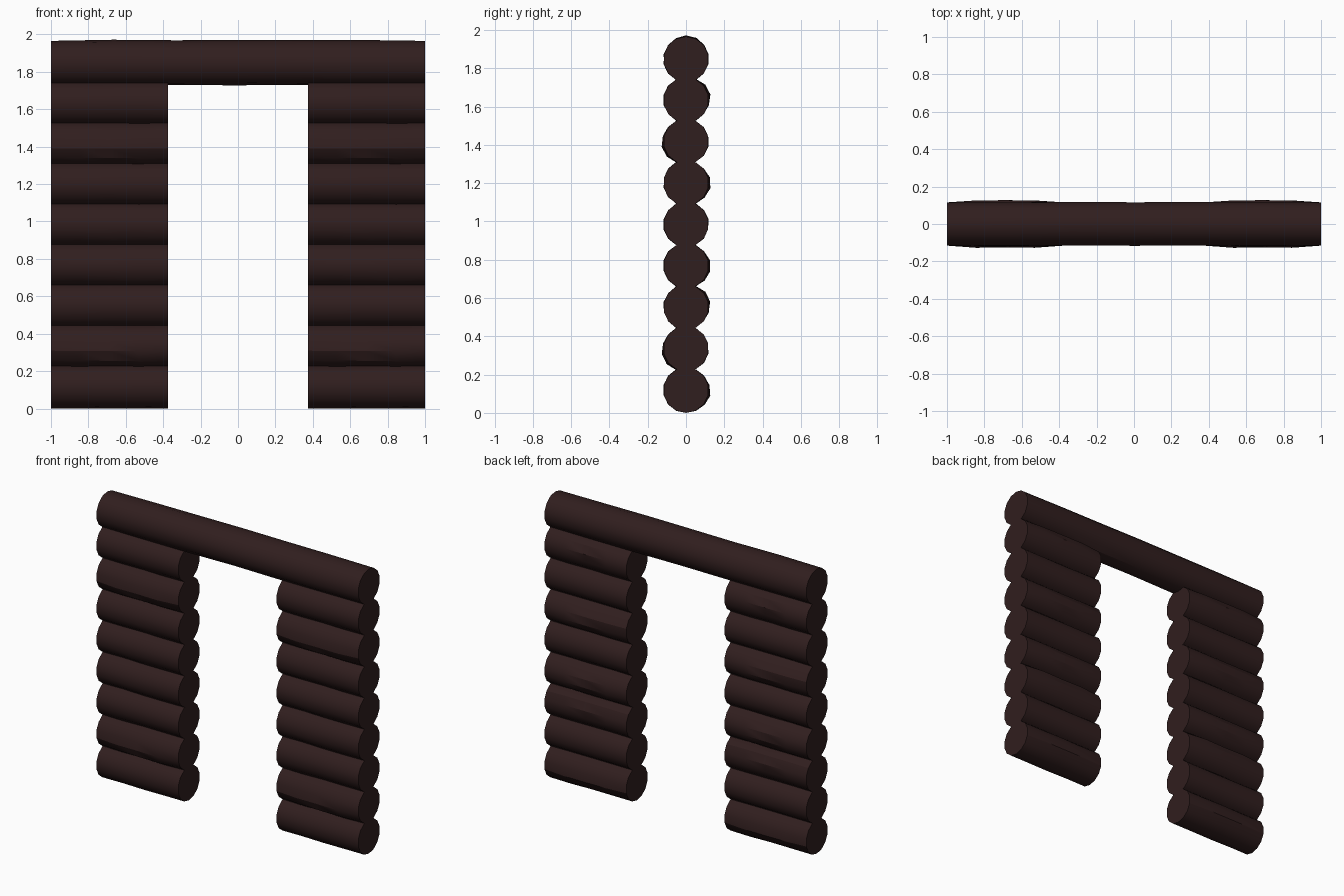
import bpy, bmesh, math, random

if "Cube" in bpy.data.objects:
    bpy.data.objects.remove(bpy.data.objects["Cube"])

random.seed(4)
SIDES = 14
R = 0.117

bark = bpy.data.materials.new("dark_bark")
bark.diffuse_color = (0.03, 0.013, 0.013, 1)
bark.use_nodes = True
bark.node_tree.nodes["Principled BSDF"].inputs["Base Color"].default_value = bark.diffuse_color


def make_log_mesh(name, length, rings, bump_deg, bump):
    """Slightly uneven log along +x, round at both ends, bulging on one side."""
    bm = bmesh.new()
    loops = []
    for i in range(rings):
        t = i / (rings - 1)
        inner = 0 < i < rings - 1
        x = t * length
        loop = []
        for k in range(SIDES):
            a = 2 * math.pi * (k + 0.5) / SIDES
            r = R / math.cos(math.pi / SIDES) ** 0.5
            if inner:
                d = math.radians(bump_deg) - a
                r += bump * max(0, math.cos(d)) ** 6 + random.uniform(-0.002, 0.002)
            z = max(r * math.sin(a), -0.119)
            loop.append(bm.verts.new((x, r * math.cos(a), z)))
        loops.append(loop)
    for a, b in zip(loops, loops[1:]):
        for k in range(SIDES):
            n = (k + 1) % SIDES
            bm.faces.new((a[k], a[n], b[n], b[k]))
    bm.faces.new(loops[0])
    bm.faces.new(loops[-1])
    bmesh.ops.recalc_face_normals(bm, faces=bm.faces)
    mesh = bpy.data.meshes.new(name)
    bm.to_mesh(mesh)
    bm.free()
    mesh.materials.append(bark)
    return mesh


def place(name, mesh, x, z):
    ob = bpy.data.objects.new(name, mesh)
    ob.location = (x, 0, z)
    bpy.context.collection.objects.link(ob)
    ob.select_set(True)
    bpy.context.view_layer.objects.active = ob


# Wall logs: each course is repeated either side of the doorway
bumps = [-10, 205, 25, -5, 90, -5, 200, 20]
for i, deg in enumerate(bumps):
    mesh = make_log_mesh("wall_log", 0.625, 5, deg, 0 if deg == 90 else 0.011)
    z = 0.119 + i * 0.2165
    place(f"left_log_{i + 1}", mesh, -1.0, z)
    place(f"right_log_{i + 1}", mesh, 0.375, z)

# Lintel log across the top
place("lintel_log", make_log_mesh("lintel_log", 2.0, 7, 80, 0.005), -1.0, 1.847)

bpy.ops.object.shade_smooth_by_angle(angle=math.radians(30))
